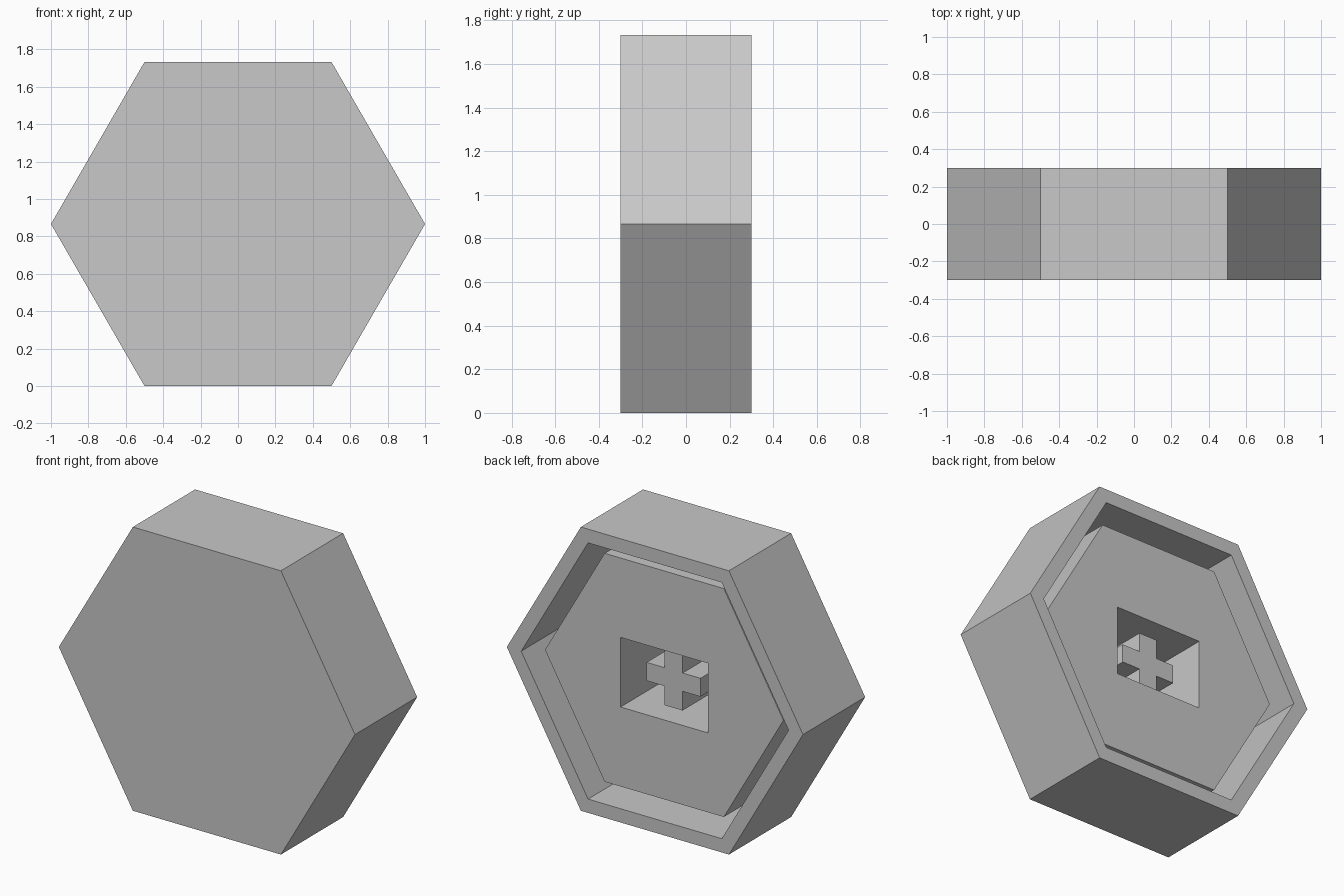
import bpy
import bmesh
import math
from mathutils import Matrix, Vector

old = bpy.data.objects.get("Cube")
if old:
    bpy.data.objects.remove(old, do_unlink=True)

MID = math.sqrt(3) / 2   # height of the hexagon's centre
FLOOR = -0.25            # inner face of the front plate

grey = bpy.data.materials.new("plain grey")
grey.use_nodes = True
color = (0.58, 0.58, 0.58, 1)
grey.diffuse_color = color
grey.node_tree.nodes["Principled BSDF"].inputs["Base Color"].default_value = color


def make_object(name, bm):
    bmesh.ops.recalc_face_normals(bm, faces=bm.faces)
    mesh = bpy.data.meshes.new(name)
    bm.to_mesh(mesh)
    bm.free()
    mesh.materials.append(grey)
    obj = bpy.data.objects.new(name, mesh)
    obj.location.z = MID
    bpy.context.collection.objects.link(obj)
    return obj


# Hexagonal cap: stepped profile (radius, y) swept in six flat sides
profile = [(0, -0.3), (1, -0.3), (1, 0.3), (0.903, 0.3), (0.903, FLOOR),
           (0.805, FLOOR), (0.805, 0.21), (0, 0.21)]
bm = bmesh.new()
verts = [bm.verts.new((r, y, 0)) for r, y in profile]
edges = [bm.edges.new(pair) for pair in zip(verts, verts[1:])]
bmesh.ops.spin(bm, geom=verts + edges, cent=(0, 0, 0), axis=(0, 1, 0),
               angle=math.tau, steps=6)
bmesh.ops.remove_doubles(bm, verts=bm.verts, dist=0.001)
axis_verts = [v for v in bm.verts if math.hypot(v.co.x, v.co.z) < 0.01]
bmesh.ops.dissolve_verts(bm, verts=axis_verts)
cap = make_object("hexagonal_cap", bm)

# Rectangular pocket cut into the back of the core
bm = bmesh.new()
depth = 0.5 - FLOOR
bmesh.ops.create_cube(bm, size=1, matrix=Matrix.Translation((0, FLOOR + depth / 2, 0))
                      @ Matrix.Diagonal((0.59, depth, 0.425, 1)))
cutter = make_object("pocket_cutter", bm)
cutter.hide_render = True
cutter.hide_viewport = True
cut = cap.modifiers.new("pocket", "BOOLEAN")
cut.operation = "DIFFERENCE"
cut.solver = "EXACT"
cut.object = cutter

# Cross-shaped stem standing in the pocket
w, h = 0.182, 0.173      # half extents of the cross
a, b = 0.061, 0.056      # half widths of its bars
quarter = [(w, b), (a, b), (a, h)]
outline = (quarter + [(-x, z) for x, z in reversed(quarter)]
           + [(-x, -z) for x, z in quarter]
           + [(x, -z) for x, z in reversed(quarter)])
bm = bmesh.new()
face = bm.faces.new([bm.verts.new((x, 0.12, z)) for x, z in outline])
base = bmesh.ops.extrude_face_region(bm, geom=[face], use_keep_orig=True)
moved = [v for v in base["geom"] if isinstance(v, bmesh.types.BMVert)]
bmesh.ops.translate(bm, verts=moved, vec=Vector((0, FLOOR - 0.14, 0)))
make_object("cross_stem", bm)
